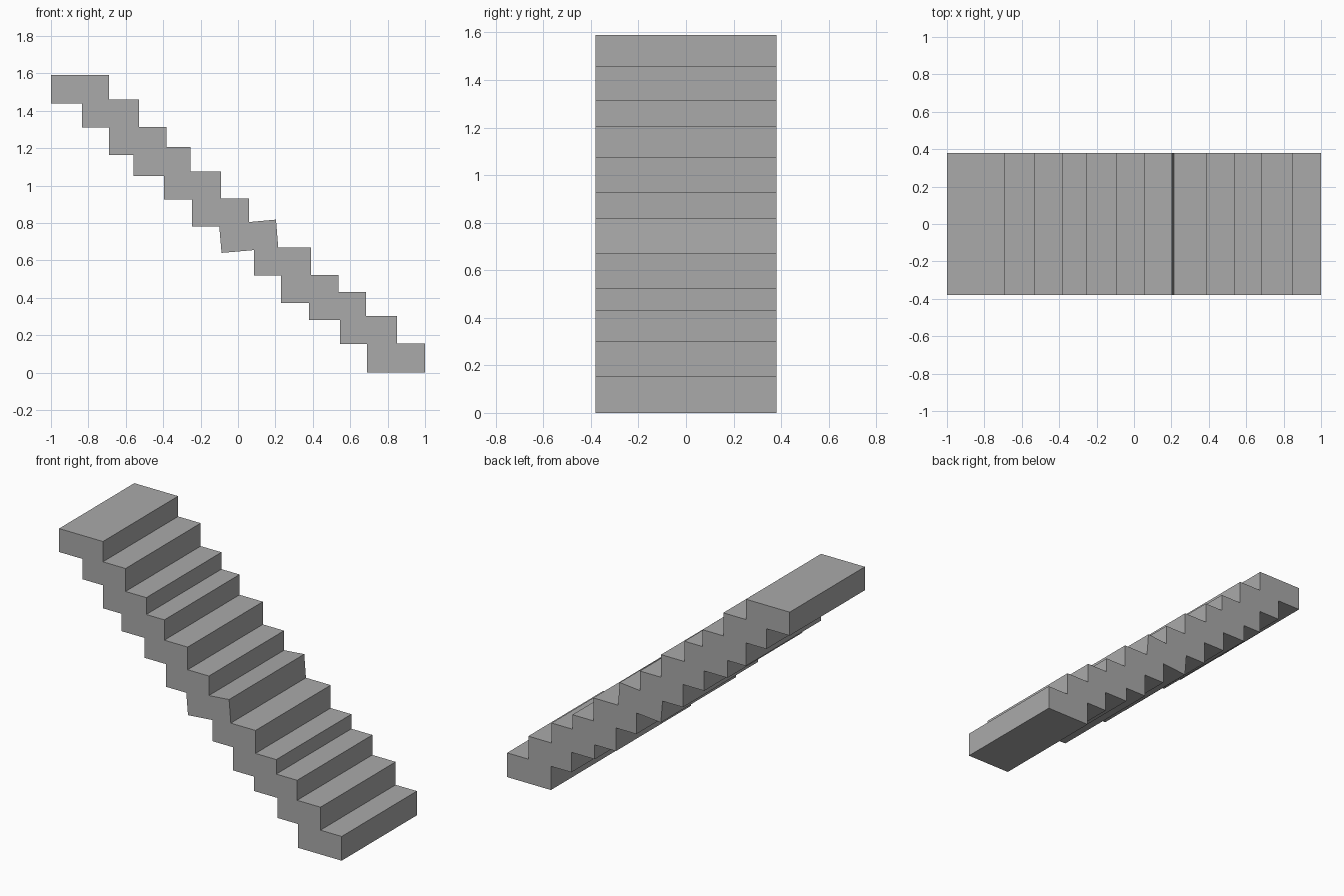
import bpy, bmesh

HALF_WIDTH = 0.38

# Stepped outline: tread edges down the top, then the soffit back up
top = [(-1, 1.59), (-0.69, 1.59), (-0.69, 1.46), (-0.53, 1.46), (-0.53, 1.313),
       (-0.383, 1.313), (-0.383, 1.205), (-0.255, 1.205), (-0.255, 1.075),
       (-0.09, 1.075), (-0.09, 0.93), (0.06, 0.93), (0.06, 0.805), (0.203, 0.818),
       (0.215, 0.67), (0.39, 0.67), (0.39, 0.523), (0.537, 0.523), (0.537, 0.43),
       (0.685, 0.43), (0.685, 0.302), (0.85, 0.302), (0.85, 0.155), (1, 0.155)]
soffit = [(1, 0), (0.69, 0), (0.69, 0.152), (0.545, 0.152), (0.545, 0.28),
          (0.38, 0.28), (0.38, 0.372), (0.23, 0.372), (0.23, 0.52), (0.085, 0.52),
          (0.085, 0.655), (-0.088, 0.64), (-0.1, 0.78), (-0.245, 0.78),
          (-0.245, 0.925), (-0.395, 0.925), (-0.395, 1.052), (-0.56, 1.052),
          (-0.56, 1.163), (-0.69, 1.163), (-0.69, 1.31), (-0.835, 1.31),
          (-0.835, 1.44), (-1, 1.44)]

# Extrude the outline across the stair width
bm = bmesh.new()
side = bm.faces.new([bm.verts.new((x, -HALF_WIDTH, z)) for x, z in top + soffit])
ext = bmesh.ops.extrude_face_region(bm, geom=[side], use_keep_orig=True)
moved = [v for v in ext["geom"] if isinstance(v, bmesh.types.BMVert)]
bmesh.ops.translate(bm, verts=moved, vec=(0, 2 * HALF_WIDTH, 0))
bmesh.ops.recalc_face_normals(bm, faces=bm.faces)

mesh = bpy.data.meshes.new("stair_flight")
bm.to_mesh(mesh)
bm.free()

# Plain grey finish
grey = bpy.data.materials.new("concrete_grey")
grey.diffuse_color = (0.4, 0.4, 0.4, 1)
mesh.materials.append(grey)
stairs = bpy.data.objects.new("stair_flight", mesh)
bpy.context.collection.objects.link(stairs)
